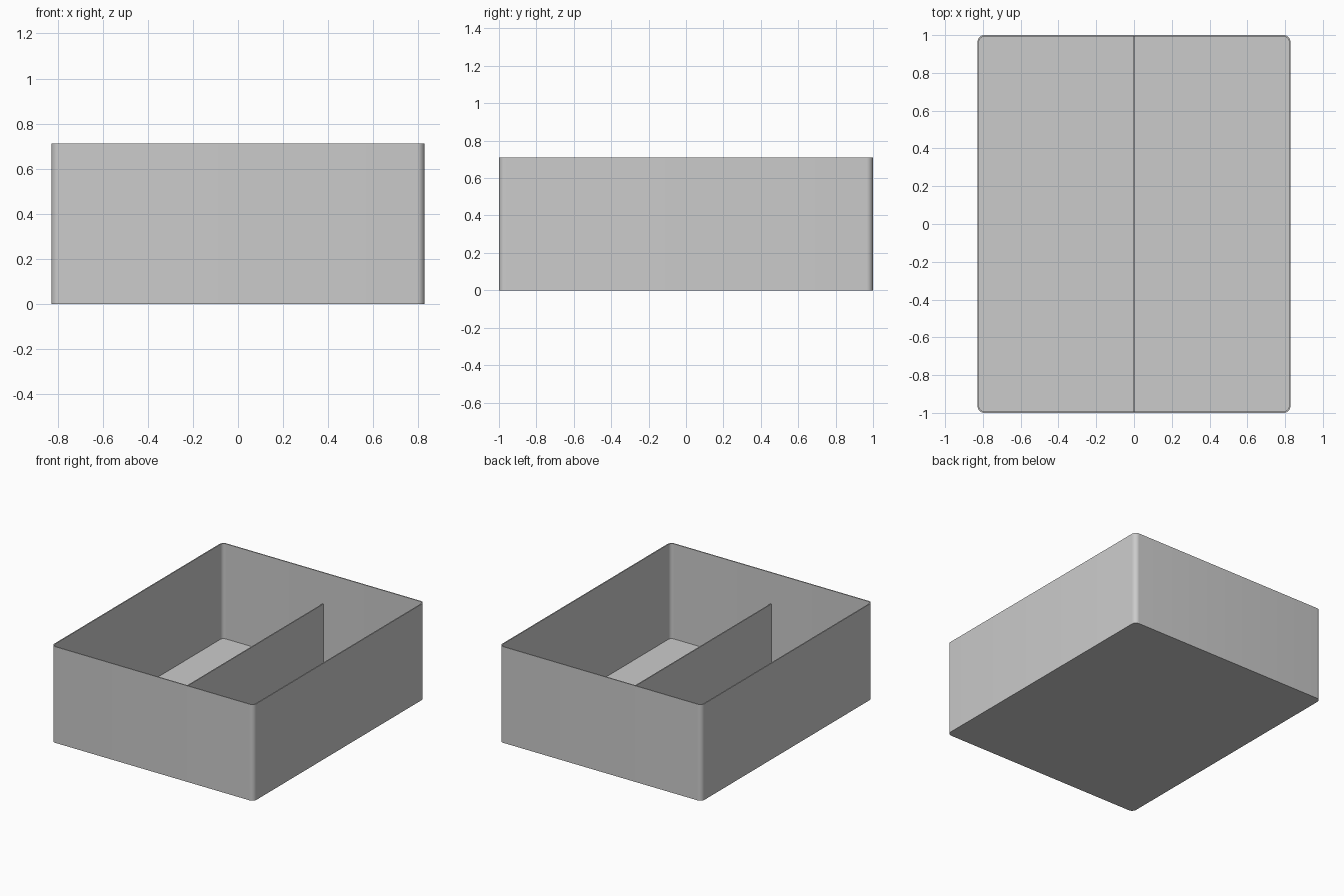
import bpy
import bmesh
from mathutils import Matrix

WIDTH, DEPTH, HEIGHT = 1.656, 2.0, 0.711
WALL, RADIUS = 0.008, 0.035
DIVIDER_TOP = 0.48

cube = bpy.data.objects.get("Cube")
if cube:
    bpy.data.objects.remove(cube, do_unlink=True)

grey = bpy.data.materials.new("light_grey")
grey.use_nodes = True
colour = (0.6, 0.6, 0.6, 1)
grey.diffuse_color = colour
grey.node_tree.nodes["Principled BSDF"].inputs["Base Color"].default_value = colour


def box(size, bottom):
    """Box centred on x and y, standing at the given height."""
    bm = bmesh.new()
    bmesh.ops.create_cube(bm, size=1, matrix=Matrix.Translation((0, 0, bottom + size[2] / 2))
                          @ Matrix.Diagonal((*size, 1)))
    return bm


def finish(bm, name):
    bmesh.ops.recalc_face_normals(bm, faces=bm.faces)
    mesh = bpy.data.meshes.new(name)
    bm.to_mesh(mesh)
    bm.free()
    mesh.materials.append(grey)
    obj = bpy.data.objects.new(name, mesh)
    bpy.context.collection.objects.link(obj)
    bpy.ops.object.select_all(action="DESELECT")
    obj.select_set(True)
    bpy.context.view_layer.objects.active = obj
    bpy.ops.object.shade_smooth_by_angle()
    return obj


# Open tray: rounded vertical corners, hollowed from the top
bm = box((WIDTH, DEPTH, HEIGHT), 0)
upright = [e for e in bm.edges if abs(e.verts[0].co.z - e.verts[1].co.z) > HEIGHT / 2]
bmesh.ops.bevel(bm, geom=upright, offset=RADIUS, segments=8, profile=0.5, affect="EDGES")
bm.normal_update()
top = max(bm.faces, key=lambda f: f.calc_center_median().z)
bmesh.ops.inset_region(bm, faces=[top], thickness=WALL, use_even_offset=True)
floor = bmesh.ops.extrude_discrete_faces(bm, faces=[top])["faces"][0]
bmesh.ops.translate(bm, verts=floor.verts, vec=(0, 0, WALL - HEIGHT))
finish(bm, "tray")

# Low divider running from front wall to back wall
finish(box((WALL, DEPTH - WALL * 2, DIVIDER_TOP - WALL), WALL), "divider")
